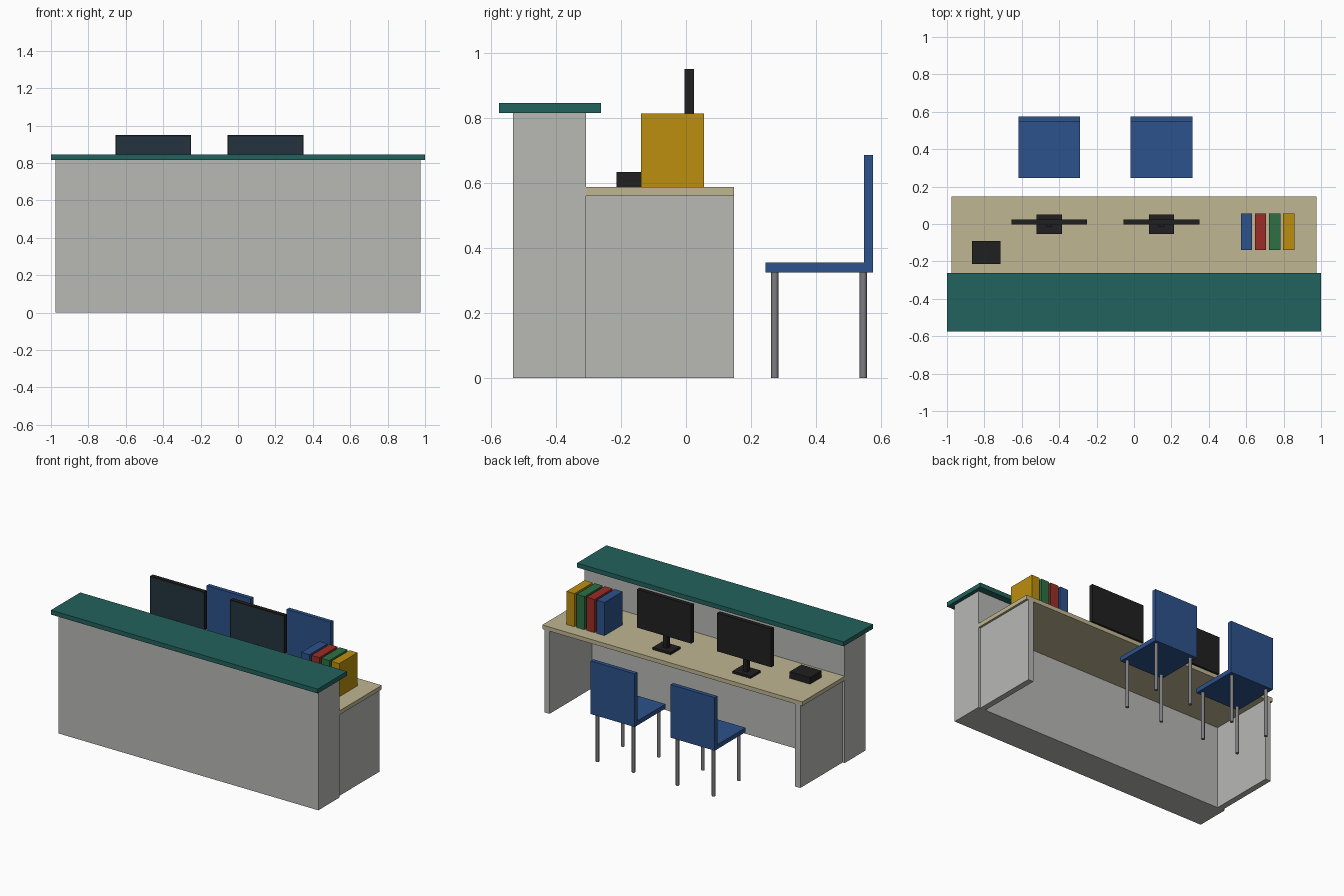
import bpy, bmesh

if "Cube" in bpy.data.objects:
    bpy.data.objects.remove(bpy.data.objects["Cube"])


def material(name, r, g, b):
    m = bpy.data.materials.new(name)
    lin = [((c / 255 + 0.055) / 1.055) ** 2.4 for c in (r, g, b)]
    m.diffuse_color = (*lin, 1)
    m.use_nodes = True
    m.node_tree.nodes["Principled BSDF"].inputs["Base Color"].default_value = m.diffuse_color
    return m


GREY = material("light_grey", 184, 184, 181)
TEAL = material("teal", 34, 98, 93)
BEIGE = material("beige", 192, 182, 146)
BLUE = material("blue", 45, 82, 140)
BLACK = material("black", 32, 32, 32)
SCREEN = material("screen_blue", 35, 51, 63)
METAL = material("metal_grey", 126, 126, 131)
RED = material("red", 155, 45, 38)
GREEN = material("green", 46, 112, 68)
YELLOW = material("yellow", 188, 143, 15)


def finish(name, bm, mat):
    mesh = bpy.data.meshes.new(name)
    bm.to_mesh(mesh)
    bm.free()
    mesh.materials.append(mat)
    obj = bpy.data.objects.new(name, mesh)
    bpy.context.collection.objects.link(obj)
    return obj


def box(name, x, y, z, mat):
    """Box from (min, max) ranges along each axis."""
    bm = bmesh.new()
    bmesh.ops.create_cube(bm, size=1)
    for v in bm.verts:
        v.co = [r[0] if c < 0 else r[1] for c, r in zip(v.co, (x, y, z))]
    return finish(name, bm, mat)


def post(name, x, y, z, radius, mat):
    """Upright round post."""
    bm = bmesh.new()
    bmesh.ops.create_cone(bm, cap_ends=True, segments=12, radius1=radius,
                          radius2=radius, depth=z[1] - z[0])
    bmesh.ops.translate(bm, verts=bm.verts, vec=(x, y, (z[0] + z[1]) / 2))
    for f in bm.faces:
        f.smooth = len(f.verts) == 4
    for e in bm.edges:
        e.smooth = all(f.smooth for f in e.link_faces)
    return finish(name, bm, mat)


# Reception counter and desk
DESK = 0.588
box("counter_body", (-0.975, 0.975), (-0.532, -0.307), (0, 0.815), GREY)
box("counter_top", (-1, 1), (-0.575, -0.261), (0.815, 0.845), TEAL)
box("desk_top", (-0.975, 0.975), (-0.307, 0.147), (0.56, DESK), BEIGE)
for side in (-1, 1):
    xs = sorted((side * 0.96, side * 0.92))
    box("desk_side_panel", xs, (-0.307, 0.147), (0, 0.56), GREY)

for cx in (-0.453, 0.147):
    # Monitor: foot, stem, casing and inset display
    box("monitor_foot", (cx - 0.068, cx + 0.068), (-0.054, 0.052), (DESK, DESK + 0.015), BLACK)
    box("monitor_stem", (cx - 0.015, cx + 0.015), (-0.015, 0.015), (DESK + 0.015, 0.70), BLACK)
    casing = box("monitor_casing", (cx - 0.203, cx + 0.203), (-0.004, 0.024), (0.69, 0.95), BLACK)
    casing.data.materials.append(SCREEN)
    bm = bmesh.new()
    bm.from_mesh(casing.data)
    front = [f for f in bm.faces if f.calc_center_median().y < 0]
    bmesh.ops.inset_region(bm, faces=front, thickness=0.011)
    front[0].material_index = 1
    bm.to_mesh(casing.data)
    bm.free()

    # Chair: seat, backrest and four legs
    box("chair_seat", (cx - 0.165, cx + 0.165), (0.245, 0.575), (0.325, 0.355), BLUE)
    box("chair_backrest", (cx - 0.165, cx + 0.165), (0.547, 0.575), (0.355, 0.685), BLUE)
    for dx in (-0.135, 0.135):
        for y in (0.273, 0.545):
            post("chair_leg", cx + dx, y, (0, 0.325), 0.011, METAL)

# Row of binders
for i, mat in enumerate((BLUE, RED, GREEN, YELLOW)):
    x = 0.572 + 0.075 * i
    box("binder", (x, x + 0.06), (-0.139, 0.056), (DESK, 0.813), mat)

# Desk phone
box("phone", (-0.867, -0.715), (-0.214, -0.09), (DESK, 0.633), BLACK)
